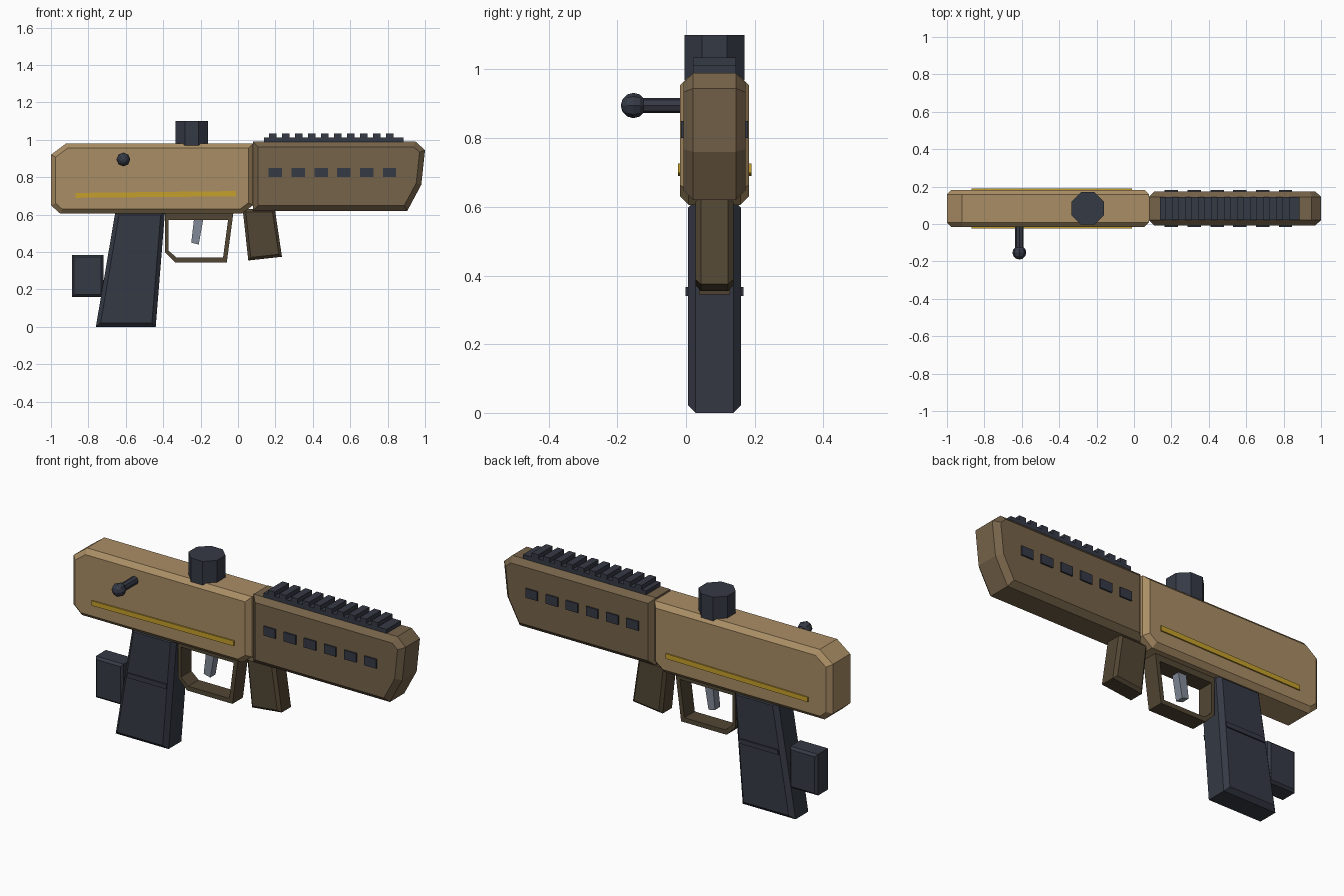
import bpy, bmesh, math
from mathutils import Matrix

cube = bpy.data.objects.get("Cube")
if cube:
    bpy.data.objects.remove(cube, do_unlink=True)

MID = 0.083  # centre plane of the body in y


def material(name, rgb):
    m = bpy.data.materials.new(name)
    m.use_nodes = True
    color = (*rgb, 1)
    m.diffuse_color = color
    bsdf = m.node_tree.nodes["Principled BSDF"]
    bsdf.inputs["Base Color"].default_value = color
    bsdf.inputs["Roughness"].default_value = 0.7
    return m


TAN = material("tan", (0.40, 0.27, 0.13))
BROWN = material("brown", (0.18, 0.125, 0.068))
DARK_BROWN = material("dark brown", (0.085, 0.062, 0.034))
SLATE = material("dark slate", (0.036, 0.042, 0.06))
GOLD = material("gold", (0.56, 0.35, 0.025))
GREY = material("steel grey", (0.22, 0.25, 0.31))


def finish(bm, name, mat):
    bmesh.ops.recalc_face_normals(bm, faces=bm.faces)
    mesh = bpy.data.meshes.new(name)
    bm.to_mesh(mesh)
    bm.free()
    mesh.materials.append(mat)
    ob = bpy.data.objects.new(name, mesh)
    bpy.context.scene.collection.objects.link(ob)
    return ob


def prism(name, outline, width, mat, bevel=0.0, y=MID):
    """Side outline (x, z) extruded across y, with chamfered side rims."""
    bm = bmesh.new()
    face = bm.faces.new([bm.verts.new((x, y - width / 2, z)) for x, z in outline])
    ext = bmesh.ops.extrude_face_region(bm, geom=[face])["geom"]
    for v in ext:
        if isinstance(v, bmesh.types.BMVert):
            v.co.y += width
    bmesh.ops.recalc_face_normals(bm, faces=bm.faces)
    if bevel:
        rims = [e for e in bm.edges if abs(e.verts[0].co.y - e.verts[1].co.y) < 1e-5]
        bmesh.ops.bevel(bm, geom=rims, offset=bevel, segments=1, affect='EDGES')
    return finish(bm, name, mat)


def box(name, x0, x1, z0, z1, width, mat, bevel=0.0, y=MID):
    return prism(name, [(x0, z0), (x1, z0), (x1, z1), (x0, z1)], width, mat, bevel, y)


def cylinder(name, radius, length, sides, matrix, mat):
    bm = bmesh.new()
    bmesh.ops.create_cone(bm, cap_ends=True, segments=sides, radius1=radius,
                          radius2=radius, depth=length, matrix=matrix)
    return finish(bm, name, mat)


# Main housings
prism("receiver", [(-1, 0.65), (-0.95, 0.605), (0.02, 0.605), (0.08, 0.65),
                   (0.08, 0.98), (-0.92, 0.98), (-1, 0.92)], 0.2, TAN, 0.025)
prism("handguard", [(0.08, 0.62), (0.905, 0.62), (0.98, 0.76), (1, 0.945),
                    (0.95, 0.99), (0.08, 0.99)], 0.18, BROWN, 0.028)

# Side stripes and vent plates on both sides
for side, label in ((-1, "right"), (1, "left")):
    prism(f"stripe_{label}", [(-0.87, 0.69), (-0.01, 0.698), (-0.01, 0.726), (-0.87, 0.716)],
          0.012, GOLD, y=MID + side * 0.101)
    for i in range(6):
        x = 0.2 + i * 0.122
        box(f"vent_{label}_{i + 1}", x - 0.036, x + 0.036, 0.8, 0.85, 0.016, SLATE,
            y=MID + side * 0.09)

# Top rail
box("rail_base", 0.14, 0.885, 0.98, 1.012, 0.125, SLATE)
for i in range(10):
    x = 0.187 + i * 0.0695
    box(f"rail_tooth_{i + 1}", x - 0.02, x + 0.02, 1.0, 1.035, 0.125, SLATE)

# Octagonal sight
cylinder("sight", 0.087 / math.cos(math.pi / 8), 0.13, 8,
         Matrix.Translation((-0.247, MID, 1.035)) @ Matrix.Rotation(math.pi / 8, 4, 'Z'), SLATE)

# Charging handle with knob
cylinder("handle_rod", 0.022, 0.14, 8,
         Matrix.Translation((-0.613, -0.07, 0.895)) @ Matrix.Rotation(math.pi / 2, 4, 'X'), SLATE)
bm = bmesh.new()
bmesh.ops.create_uvsphere(bm, u_segments=8, v_segments=6, radius=0.037,
                          matrix=Matrix.Translation((-0.613, -0.153, 0.895))
                          @ Matrix.Rotation(math.pi / 2, 4, 'X'))
finish(bm, "handle_knob", SLATE)

# Rear grip, its side bands and the block behind it
prism("rear_grip", [(-0.76, 0), (-0.44, 0), (-0.39, 0.62), (-0.655, 0.62)], 0.154, SLATE, 0.022)
prism("grip_band", [(-0.675, 0.34), (-0.435, 0.34), (-0.432, 0.366), (-0.67, 0.366)],
      0.168, SLATE)
box("rear_block", -0.888, -0.72, 0.16, 0.385, 0.11, SLATE, 0.012)

# Trigger and its guard
outer = [(-0.39, 0.607), (-0.39, 0.40), (-0.335, 0.345), (-0.06, 0.345), (-0.025, 0.607)]
inner = [(-0.372, 0.572), (-0.372, 0.408), (-0.328, 0.37), (-0.08, 0.37), (-0.053, 0.572)]
bm = bmesh.new()
rings = [[bm.verts.new((x, y, z)) for x, z in line]
         for line, y in ((outer, MID - 0.045), (outer, MID + 0.045),
                         (inner, MID + 0.045), (inner, MID - 0.045))]
for a, b in zip(rings, rings[1:] + rings[:1]):
    for i in range(5):
        j = (i + 1) % 5
        bm.faces.new((a[i], a[j], b[j], b[i]))
finish(bm, "trigger_guard", DARK_BROWN)
prism("trigger", [(-0.25, 0.45), (-0.21, 0.44), (-0.185, 0.58), (-0.235, 0.58)], 0.045, GREY)

# Front grip
prism("front_grip", [(0.055, 0.355), (0.235, 0.375), (0.197, 0.63), (0.025, 0.63)],
      0.11, DARK_BROWN, 0.015)
